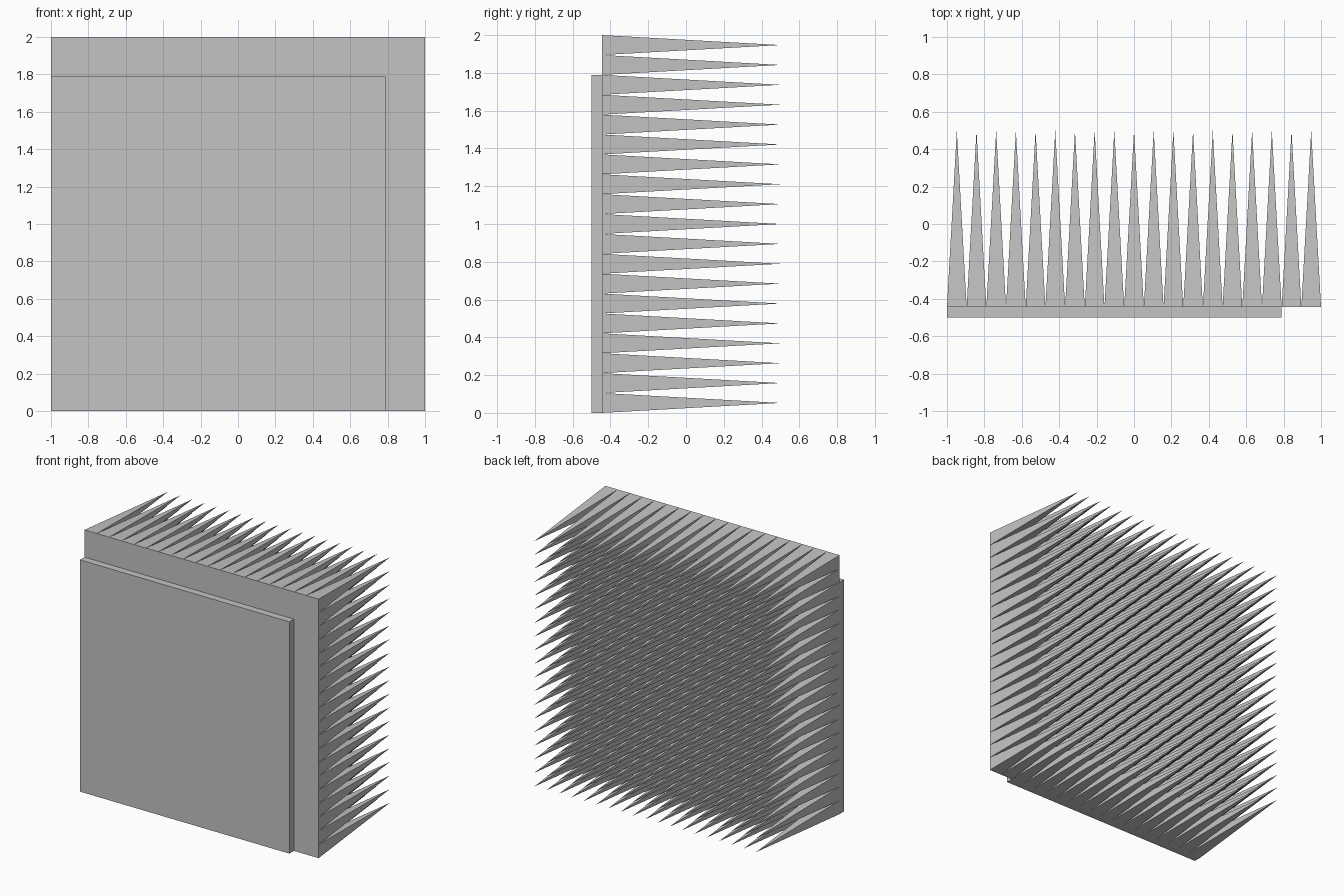
import bpy
import bmesh

cube = bpy.data.objects.get("Cube")
if cube:
    bpy.data.objects.remove(cube, do_unlink=True)

COUNT = 19              # spikes along each side
PITCH = 2 / COUNT
BASE_Y, TIP_Y, FRONT_Y = -0.445, 0.5, -0.5

grey = bpy.data.materials.new("plain grey")
grey.use_nodes = True
colour = (0.55, 0.55, 0.55, 1)
grey.diffuse_color = colour
grey.node_tree.nodes["Principled BSDF"].inputs["Base Color"].default_value = colour


def add_object(name, bm):
    bmesh.ops.recalc_face_normals(bm, faces=bm.faces)
    mesh = bpy.data.meshes.new(name)
    bm.to_mesh(mesh)
    bm.free()
    mesh.materials.append(grey)
    obj = bpy.data.objects.new(name, mesh)
    bpy.context.collection.objects.link(obj)
    return obj


# Spiked panel: a grid of tall four-sided pyramids closed by a flat front
bm = bmesh.new()
grid = [[bm.verts.new((-1 + i * PITCH, BASE_Y, k * PITCH))
         for k in range(COUNT + 1)] for i in range(COUNT + 1)]
for i in range(COUNT):
    for k in range(COUNT):
        ring = [grid[i][k], grid[i + 1][k], grid[i + 1][k + 1], grid[i][k + 1]]
        tip = bm.verts.new((-1 + (i + 0.5) * PITCH, TIP_Y, (k + 0.5) * PITCH))
        for a, b in zip(ring, ring[1:] + ring[:1]):
            bm.faces.new((b, a, tip))
        bm.faces.new(ring)
add_object("spiked_panel", bm)

# Backing plate: flush with the lower right corner, two spikes short of the others
span = (COUNT - 2) * PITCH
bm = bmesh.new()
bmesh.ops.create_cube(bm, size=1)
for v in bm.verts:
    v.co.x = -1 + (v.co.x + 0.5) * span
    v.co.y = FRONT_Y + (v.co.y + 0.5) * (BASE_Y - FRONT_Y)
    v.co.z = (v.co.z + 0.5) * span
add_object("backing_plate", bm)
